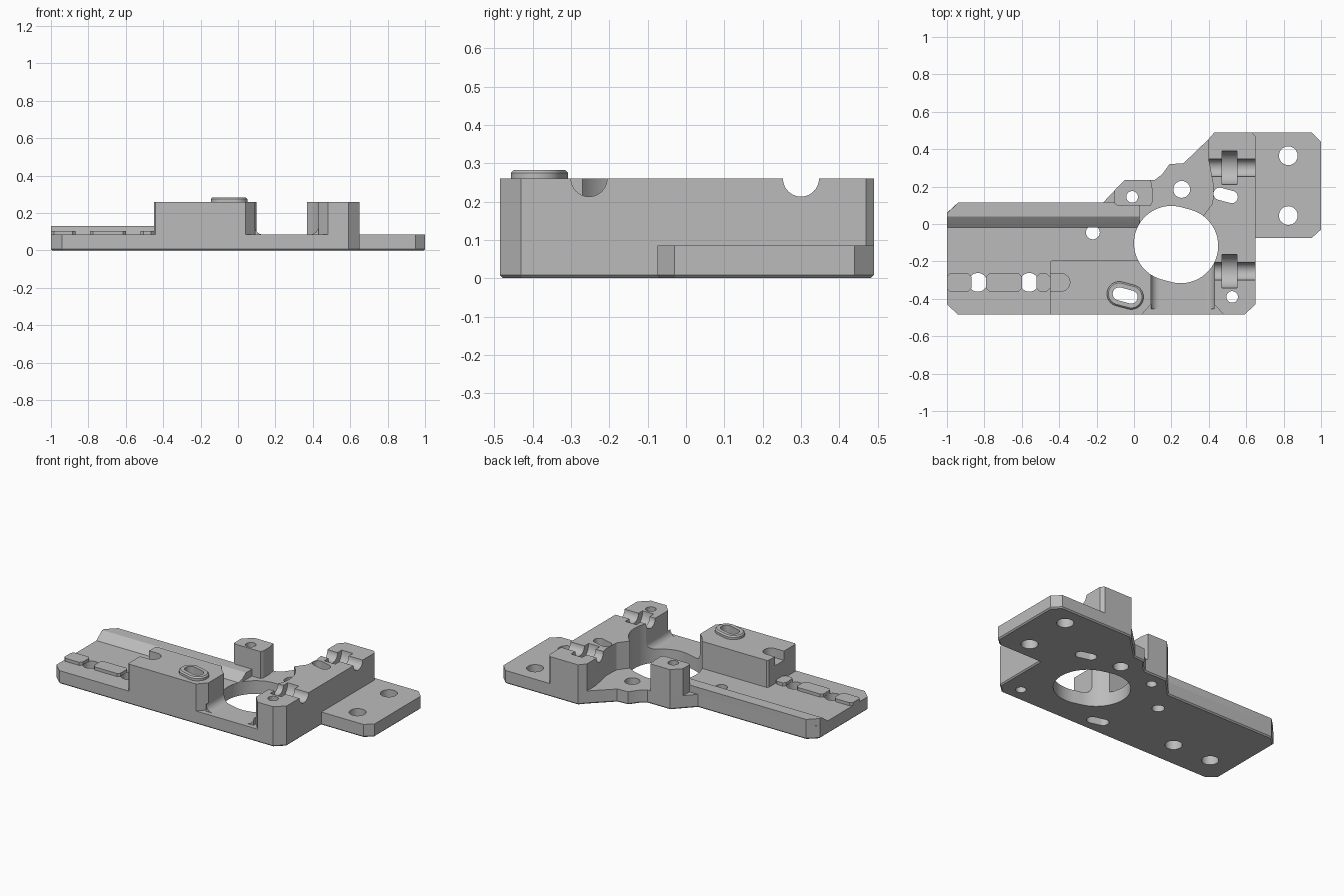
import bpy, bmesh, math
from mathutils import Matrix, Vector

cube = bpy.data.objects.get("Cube")
if cube:
    bpy.data.objects.remove(cube)

grey = bpy.data.materials.new("machined grey")
grey.use_nodes = True
colour = (0.5, 0.5, 0.5, 1)
grey.diffuse_color = colour
grey.node_tree.nodes["Principled BSDF"].inputs["Base Color"].default_value = colour

FLOOR, TOP = 0.085, 0.26
TILT = math.radians(-15)


def prism(name, outline, z0, z1, chamfer=0, rim="low"):
    """Extrude a plan outline upward, optionally chamfering one rim."""
    bm = bmesh.new()
    face = bm.faces.new([bm.verts.new((x, y, z0)) for x, y in outline])
    ext = bmesh.ops.extrude_face_region(bm, geom=[face])
    for v in ext["geom"]:
        if isinstance(v, bmesh.types.BMVert):
            v.co.z = z1
    bmesh.ops.recalc_face_normals(bm, faces=bm.faces[:])
    if chamfer:
        z = z0 if rim == "low" else z1
        edges = [e for e in bm.edges if all(abs(v.co.z - z) < 1e-5 for v in e.verts)]
        bmesh.ops.bevel(bm, geom=edges, offset=chamfer, segments=1, affect="EDGES")
    return finish(name, bm)


def finish(name, bm):
    mesh = bpy.data.meshes.new(name)
    bm.to_mesh(mesh)
    bm.free()
    mesh.materials.append(grey)
    obj = bpy.data.objects.new(name, mesh)
    bpy.context.collection.objects.link(obj)
    return obj


def slot(x, y, r, half=0.0, tilt=TILT, steps=24):
    """Plan outline of a circle or rounded slot."""
    pts = []
    for side in (1, -1):
        for i in range(steps + (1 if half else 0)):
            a = -math.pi / 2 + math.pi * i / steps
            px, py = side * (half + r * math.cos(a)), side * r * math.sin(a)
            pts.append((x + px * math.cos(tilt) - py * math.sin(tilt),
                        y + px * math.sin(tilt) + py * math.cos(tilt)))
    return pts


def rod(name, x0, x1, y, r):
    """Cylinder lying along x at the top face."""
    bm = bmesh.new()
    place = Matrix.Translation((0.5 * (x0 + x1), y, TOP)) @ Matrix.Rotation(math.pi / 2, 4, "Y")
    bmesh.ops.create_cone(bm, cap_ends=True, segments=40, radius1=r, radius2=r,
                          depth=x1 - x0, matrix=place)
    return finish(name, bm)


def sweep(name, profile, axis, start, end):
    """Extrude a (side, height) profile along x or y."""
    bm = bmesh.new()
    place = (lambda s, z: (start, s, z)) if axis == "x" else (lambda s, z: (s, start, z))
    face = bm.faces.new([bm.verts.new(place(s, z)) for s, z in profile])
    ext = bmesh.ops.extrude_face_region(bm, geom=[face])
    move = Vector((end - start, 0, 0) if axis == "x" else (0, end - start, 0))
    bmesh.ops.translate(bm, vec=move,
                        verts=[g for g in ext["geom"] if isinstance(g, bmesh.types.BMVert)])
    bmesh.ops.recalc_face_normals(bm, faces=bm.faces[:])
    return finish(name, bm)


def cove(name, wall, side, y0, y1, r=0.045):
    """Concave fillet between a wall and the floor."""
    arc = [(wall + side * r * (1 - math.sin(a)), FLOOR + r * (1 - math.cos(a)))
           for a in (i * math.pi / 16 for i in range(9))]
    return sweep(name, [(wall, FLOOR)] + arc[::-1] if side < 0 else [(wall, FLOOR)] + arc, "y", y0, y1)


# Base plate with chamfered lower rim
plate = prism("base_plate", [
    (-1, -0.43), (-0.94, -0.485), (0.59, -0.485), (0.65, -0.43), (0.65, -0.075),
    (0.95, -0.075), (1, -0.03), (1, 0.44), (0.95, 0.49), (0.43, 0.49), (0.395, 0.45),
    (0.265, 0.325), (0.19, 0.32), (0.15, 0.265), (0.11, 0.235), (-0.05, 0.235),
    (-0.165, 0.115), (-0.94, 0.115), (-1, 0.06)], 0, FLOOR, 0.008)

# Tall blocks and post
bearing_block = prism("bearing_block", [
    (0.43, -0.43), (0.48, -0.485), (0.59, -0.485), (0.65, -0.43), (0.65, 0.47),
    (0.63, 0.49), (0.43, 0.49), (0.395, 0.45), (0.395, 0.36), (0.425, 0.2),
    (0.42, 0.11), (0.36, 0.03), (0.4, -0.1), (0.43, -0.2)], FLOOR, TOP)
front_block = prism("front_block", [
    (-0.45, -0.475), (-0.44, -0.485), (0.04, -0.485), (0.09, -0.43), (0.09, -0.195),
    (-0.44, -0.195), (-0.45, -0.205)], FLOOR, TOP)
post = prism("rear_post", [
    (-0.105, 0.11), (-0.09, 0.1), (0.09, 0.1), (0.1, 0.12), (0.1, 0.18), (0.09, 0.235),
    (-0.05, 0.235), (-0.105, 0.18)], FLOOR, TOP)
boss = prism("slot_boss", slot(-0.047, -0.382, 0.066, 0.033), TOP, 0.283, 0.008, "high")

# Rear rail with a sloped inner face
rail = sweep("rear_rail", [(-0.02, FLOOR), (0.025, 0.12), (0.04, 0.13), (0.115, 0.13),
                           (0.115, FLOOR)], "x", -1, 0.03)

# Low strips between the left mounting holes
strips = []
for n, (a, b) in enumerate([(-1, -0.87), (-0.79, -0.6), (-0.52, -0.45)]):
    c = 0.015
    strips.append(prism(f"locating_strip_{n + 1}", [
        (a, -0.345), (a + c, -0.36), (b - c, -0.36), (b, -0.345),
        (b, -0.28), (b - c, -0.265), (a + c, -0.265), (a, -0.28)], FLOOR, 0.105))

# Fillets where the front walls meet the floor
coves = [cove("front_block_fillet", 0.09, 1, -0.455, -0.22),
         cove("bearing_block_fillet", 0.43, -1, -0.455, -0.2)]

# Cutters: motor opening, screw holes, slots, rod grooves, pocket, rail corner
cuts = {
    "opening": slot(0.225, -0.11, 0.2, 0.026, steps=40),
    "body_slot": slot(0.49, 0.153, 0.033, 0.033),
    "boss_slot": slot(-0.047, -0.382, 0.035, 0.033),
    "rail_corner": [(-1.1, -0.04), (-0.94, 0.115), (-0.94, 0.2), (-1.1, 0.2)],
}
for n, (x, y, r) in enumerate([
        (0.825, 0.365, 0.05), (0.825, 0.045, 0.05), (0.255, 0.185, 0.045),
        (-0.01, 0.145, 0.031), (-0.22, -0.045, 0.037), (0.525, -0.39, 0.031),
        (-0.835, -0.312, 0.05), (-0.56, -0.312, 0.05)]):
    cuts[f"hole_{n + 1}"] = slot(x, y, r)
cutters = {k: prism(k + "_cutter", pts, -0.1, 0.5) for k, pts in cuts.items()}
cutters["pocket"] = prism("pocket_cutter", slot(-0.47, -0.312, 0.047, 0.08, 0), 0.2, 0.4)
for y in (-0.253, 0.3):
    cutters[f"rod{y}"] = rod("rod_cutter", 0.3, 0.7, y, 0.047)
    cutters[f"bearing{y}"] = rod("bearing_cutter", 0.47, 0.55, y, 0.09)

holes = [k for k in cutters if k.startswith("hole")]
jobs = [
    (plate, ["opening", "body_slot", "boss_slot"] + holes),
    (bearing_block, ["opening", "body_slot", "hole_6"]
     + [k for k in cutters if k.startswith(("rod", "bearing"))]),
    (front_block, ["opening", "boss_slot", "pocket"]),
    (post, ["hole_4"]), (boss, ["boss_slot"]), (rail, ["opening", "hole_4", "rail_corner"]),
] + [(c, ["opening"]) for c in coves]

for obj, names in jobs:
    for name in names:
        mod = obj.modifiers.new(name, "BOOLEAN")
        mod.object, mod.operation, mod.solver = cutters[name], "DIFFERENCE", "EXACT"
    bpy.context.view_layer.update()
    baked = bpy.data.meshes.new_from_object(
        obj.evaluated_get(bpy.context.evaluated_depsgraph_get()))
    obj.modifiers.clear()
    obj.data = baked
for c in cutters.values():
    bpy.data.objects.remove(c)

# Smooth curved walls, keep machined edges crisp
bpy.ops.object.select_all(action="DESELECT")
parts = [plate, bearing_block, front_block, post, boss, rail] + strips + coves
for obj in parts:
    obj.select_set(True)
bpy.context.view_layer.objects.active = plate
bpy.ops.object.shade_smooth_by_angle(angle=math.radians(25))
